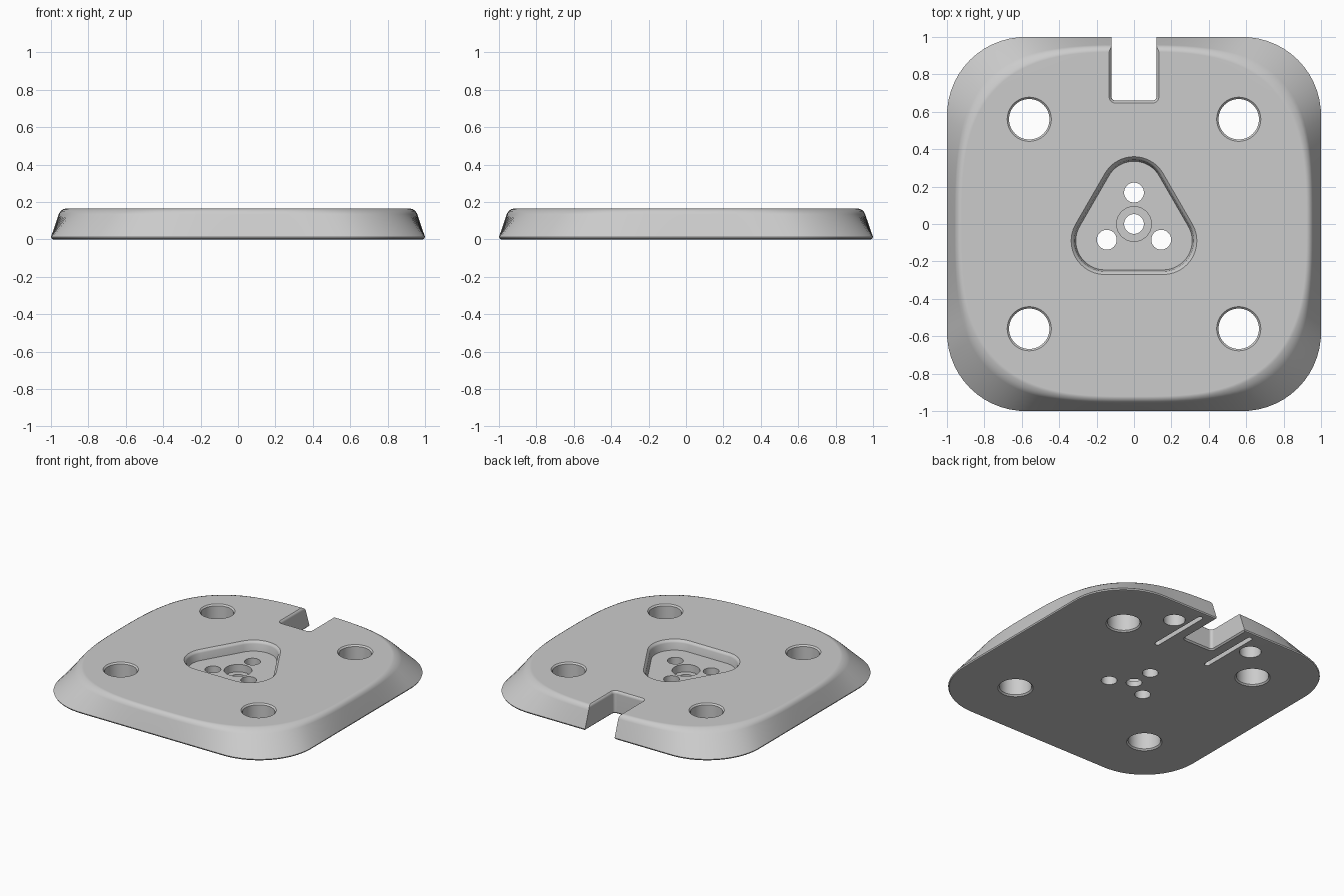
import bpy, bmesh
from math import cos, sin, pi, sqrt
from mathutils import Vector

if "Cube" in bpy.data.objects:
    bpy.data.objects.remove(bpy.data.objects["Cube"])

HEIGHT = 0.165
grey = bpy.data.materials.new("light_grey")
grey.use_nodes = True
COLOUR = (0.6, 0.6, 0.6, 1)
grey.diffuse_color = COLOUR
grey.node_tree.nodes["Principled BSDF"].inputs["Base Color"].default_value = COLOUR


def loft(name, rings):
    """Closed solid through a stack of equal-length point rings."""
    bm = bmesh.new()
    loops = [[bm.verts.new(p) for p in ring] for ring in rings]
    for low, high in zip(loops, loops[1:]):
        for i in range(len(low)):
            j = (i + 1) % len(low)
            bm.faces.new((low[i], low[j], high[j], high[i]))
    bm.faces.new(reversed(loops[0]))
    bm.faces.new(loops[-1])
    mesh = bpy.data.meshes.new(name)
    bm.to_mesh(mesh)
    bm.free()
    mesh.materials.append(grey)
    obj = bpy.data.objects.new(name, mesh)
    bpy.context.collection.objects.link(obj)
    return obj


def rounded_square(a, r=0.42):
    """Point of the base outline in direction a."""
    c, s, k = abs(cos(a)), abs(sin(a)), 1 - r
    d = 1 / max(c, s)
    if min(c, s) * d > k:
        d = k * (c + s) + sqrt((k * (c + s)) ** 2 - 2 * k * k + r * r)
    return Vector((d * cos(a), d * sin(a)))


def squircle(a, size=0.948, n=3):
    """Point of the top outline in direction a."""
    d = size / (abs(cos(a)) ** n + abs(sin(a)) ** n) ** (1 / n)
    return Vector((d * cos(a), d * sin(a)))


def hull(centres, r, z, steps):
    """Outline around equal circles at the given centres."""
    points = []
    for i in range(steps):
        a = 2 * pi * i / steps
        out, along = Vector((cos(a), sin(a))), Vector((-sin(a), cos(a)))
        cs = [Vector(c) for c in centres]
        far = max(c.dot(out) for c in cs)
        ties = [c for c in cs if c.dot(out) > far - 1e-6]
        for c in sorted(ties, key=along.dot):
            points.append((*(c + out * r), z))
    return points


# Plate body: rounded square base blending to a softer top outline
angles = [2 * pi * i / 160 for i in range(160)]
levels = [(0, 0, 0.988), (0.004, 0, 0.996), (0.013, 0, 1), (0.135, 0.8, 1),
          (0.152, 0.92, 0.997), (0.161, 1, 0.987), (HEIGHT, 1, 0.972)]
base_plate = loft("base_plate", [
    [(*(rounded_square(a).lerp(squircle(a), blend) * scale), z) for a in angles]
    for z, blend, scale in levels])


def cut(name, centres, r, profile, steps=48):
    """Subtract a hull-shaped cutter; profile lists (height, extra radius)."""
    tool = loft(name, [hull(centres, r + extra, z, steps) for z, extra in profile])
    tool.hide_render = True
    mod = base_plate.modifiers.new(name, "BOOLEAN")
    mod.operation, mod.solver, mod.object = "DIFFERENCE", "EXACT", tool
    bpy.context.view_layer.objects.active = base_plate
    bpy.ops.object.modifier_apply(modifier=name)
    bpy.data.objects.remove(tool)


THROUGH = [(-0.05, 0), (0.3, 0)]
CHAMFERED = [(-0.01, 0.02), (0.01, 0), (0.155, 0), (0.175, 0.02)]

# Cable slot in the back edge
cut("cable_slot", [(x, y) for x in (-0.1, 0.1) for y in (0.68, 1.2)], 0.02,
    [(-0.01, 0.02), (0.01, 0), (0.145, 0), (0.158, 0.005), (0.175, 0.025)])

# Four corner mounting holes
for x in (-0.56, 0.56):
    for y in (-0.56, 0.56):
        cut("corner_hole", [(x, y)], 0.108, CHAMFERED, 64)

# Rounded triangular recess with a centre counterbore
directions = [pi / 2 + 2 * pi * i / 3 for i in range(3)]
corners = [(0.18 * cos(a), 0.18 * sin(a)) for a in directions]
cut("triangle_recess", corners, 0.155,
    [(0.095, 0), (0.145, 0.008), (0.155, 0.015), (0.175, 0.035)], 72)
cut("counterbore", [(0, 0)], 0.093, [(0.04, 0), (0.2, 0)])
cut("centre_hole", [(0, 0)], 0.053, THROUGH)
for a in directions:
    cut("screw_hole", [(0.168 * cos(a), 0.168 * sin(a))], 0.053, THROUGH)

# Underside grooves and blind sockets beside the slot
for side in (-1, 1):
    cut("under_groove", [(side * 0.215, 0.5), (side * 0.215, 0.94)], 0.018,
        [(-0.05, 0), (0.04, 0)], 24)
    cut("under_socket", [(side * 0.33, 0.81)], 0.073, [(-0.05, 0), (0.1, 0)])

# Smooth shading with crisp edges and flat large faces
base_plate.select_set(True)
bpy.context.view_layer.objects.active = base_plate
bpy.ops.object.shade_smooth_by_angle(angle=pi / 6)
weighted = base_plate.modifiers.new("flat_faces", "WEIGHTED_NORMAL")
weighted.keep_sharp = True
